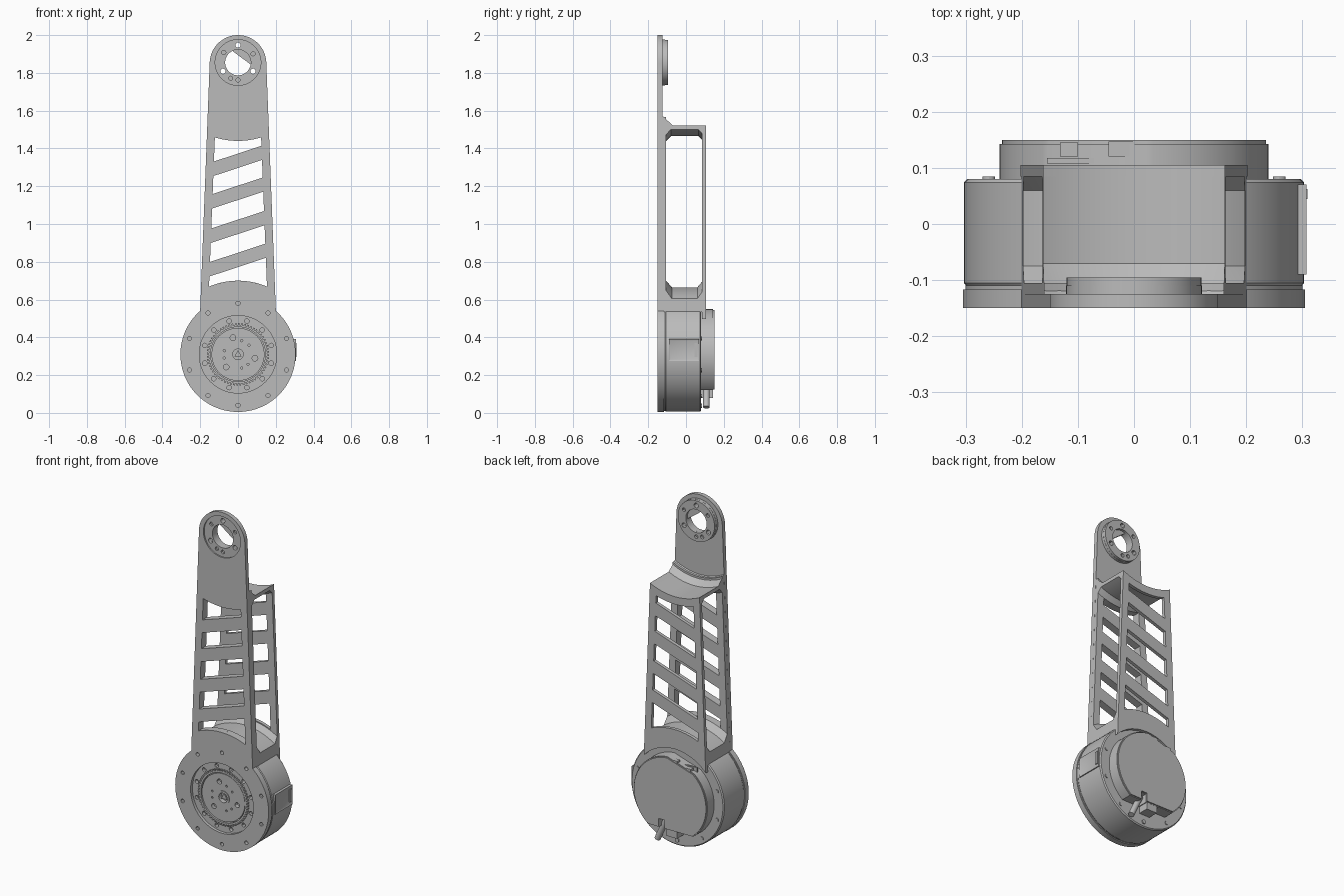
import bpy, bmesh
from math import sin, cos, pi, radians, sqrt
from mathutils import Vector

cube = bpy.data.objects.get("Cube")
if cube:
    bpy.data.objects.remove(cube)

grey = bpy.data.materials.new("light_grey")
grey.use_nodes = True
grey.diffuse_color = (0.5, 0.5, 0.5, 1)
grey.node_tree.nodes["Principled BSDF"].inputs["Base Color"].default_value = (0.5, 0.5, 0.5, 1)

MOTOR, HUB = 0.31, 1.855      # heights of the two axes
SLOPE = 0.0391                # taper of the arm sides


def half_width(z):
    return 0.2 - (z - 0.55) * SLOPE


def finish(name, mesh):
    mesh.materials.clear()
    mesh.materials.append(grey)
    mesh.shade_smooth()
    mesh.set_sharp_from_angle(angle=radians(30))
    obj = bpy.data.objects.new(name, mesh)
    bpy.context.scene.collection.objects.link(obj)
    return obj


def from_bmesh(name, bm):
    bmesh.ops.recalc_face_normals(bm, faces=bm.faces)
    mesh = bpy.data.meshes.new(name)
    bm.to_mesh(mesh)
    bm.free()
    return finish(name, mesh)


def arc(cz, r, a0=0, a1=360, n=64, cx=0):
    """Points on an arc in the xz plane; a full circle has no repeated point."""
    full = abs(a1 - a0) == 360
    steps = n if full else n + 1
    angles = [radians(a0 + (a1 - a0) * i / n) for i in range(steps)]
    return [(cx + r * cos(a), cz + r * sin(a)) for a in angles]


def hole_ring(cz, r, angles, size):
    return [arc(cz + r * sin(radians(a)), size, n=12, cx=r * cos(radians(a))) for a in angles]


def plate(name, y0, y1, outline, holes=()):
    """Flat plate with holes, from a filled curve extruded along y."""
    curve = bpy.data.curves.new(name, "CURVE")
    curve.dimensions, curve.fill_mode = "2D", "BOTH"
    curve.extrude = (y1 - y0) / 2
    for loop in [outline, *holes]:
        spline = curve.splines.new("POLY")
        spline.points.add(len(loop) - 1)
        for p, (x, z) in zip(spline.points, loop):
            p.co = (x, z, 0, 1)
        spline.use_cyclic_u = True
    temp = bpy.data.objects.new(name, curve)
    mesh = bpy.data.meshes.new_from_object(temp)
    bpy.data.objects.remove(temp)
    for v in mesh.vertices:
        x, z, d = v.co
        v.co = (x, (y0 + y1) / 2 - d, z)
    bm = bmesh.new()
    bm.from_mesh(mesh)
    bmesh.ops.remove_doubles(bm, verts=bm.verts, dist=1e-5)
    return from_bmesh(name, bm)


def sweep(name, cz, profile, a0=0, a1=360, n=72, trim=False):
    """Sweep an (r, y) profile about an axis along y, optionally trimmed to the arm sides."""
    bm = bmesh.new()
    full = a1 - a0 == 360
    rings = []
    for i in range(n if full else n + 1):
        a = radians(a0 + (a1 - a0) * i / n)
        rings.append([bm.verts.new((r * cos(a), y, cz + r * sin(a))) for r, y in profile])
    pairs = list(zip(rings, rings[1:])) + ([(rings[-1], rings[0])] if full else [])
    m = len(profile)
    for p, q in pairs:
        for j in range(m):
            k = (j + 1) % m
            bm.faces.new((p[j], p[k], q[k], q[j]))
    if trim:
        for s in (-1, 1):
            bmesh.ops.bisect_plane(bm, geom=bm.verts[:] + bm.edges[:] + bm.faces[:],
                                   plane_co=Vector((s * 0.2, 0, 0.55)),
                                   plane_no=Vector((s, 0, SLOPE)), clear_outer=True)
            bmesh.ops.holes_fill(bm, edges=[e for e in bm.edges if e.is_boundary], sides=0)
    return from_bmesh(name, bm)


def box(name, lo, hi, inset=0, depth=0):
    bm = bmesh.new()
    bmesh.ops.create_cube(bm, size=1)
    for v in bm.verts:
        v.co = [(a + b) / 2 + c * (b - a) for a, b, c in zip(lo, hi, v.co)]
    if inset:
        bm.normal_update()
        face = max(bm.faces, key=lambda f: f.normal.x)
        bmesh.ops.inset_region(bm, faces=[face], thickness=inset, depth=depth)
    return from_bmesh(name, bm)


def above_motor(r):
    return lambda x: MOTOR + sqrt(r * r - x * x)


def below_hub(r):
    return lambda x: HUB - sqrt(r * r - x * x)


def slant(c):
    return lambda x: c + 0.33 * x


def edge(f, margin, n=12):
    """Points of z = f(x) from the left arm side to the right one."""
    ends = []
    for s in (-1, 1):
        x = s * 0.14
        for _ in range(10):
            x = s * (half_width(f(x)) - margin)
        ends.append(x)
    a, b = ends
    return [(a + (b - a) * i / n, f(a + (b - a) * i / n)) for i in range(n + 1)]


def band(low, up, margin=0):
    return edge(low, margin) + edge(up, margin)[::-1]


# Lattice windows between four slanted bars
bars = [0.81, 0.985, 1.165, 1.335]
lows = [above_motor(0.39)] + [slant(c + 0.038) for c in bars]
ups = [slant(c - 0.038) for c in bars] + [below_hub(0.415)]
windows = [band(a, b, 0.042) for a, b in zip(lows, ups)]

# Arm plates
front = edge(above_motor(0.30), 0) + arc(1.85, 0.15, 0, 180, 40)
plate("front_arm_plate", -0.15, -0.125, front, windows + [arc(HUB, 0.121)])
plate("front_arm_frame", -0.125, -0.105, band(above_motor(0.30), below_hub(0.33)), windows)
plate("back_arm_plate", 0.085, 0.105, band(above_motor(0.275), below_hub(0.37)), windows)

# Curved shelves joining the plates, with chamfered corners
sweep("upper_shelf", HUB, [(0.325, -0.125), (0.37, -0.07), (0.37, 0.105), (0.415, 0.105),
                           (0.415, 0.09), (0.39, 0.065), (0.39, -0.08), (0.415, -0.105),
                           (0.415, -0.125)], 225, 315, 32, trim=True)
sweep("lower_shelf", MOTOR, [(0.30, -0.125), (0.30, 0.105), (0.39, 0.105), (0.39, 0.09),
                             (0.355, 0.06), (0.355, -0.075), (0.39, -0.105),
                             (0.39, -0.125)], 40, 140, 32, trim=True)

# Hub ring at the top
through = hole_ring(HUB, 0.092, (90, 210, 330), 0.014)
blind = hole_ring(HUB, 0.092, (145, 245, 270, 30), 0.011)
bore = arc(HUB, 0.068)
flat_bore = arc(HUB, 0.068, 116, 351, 40)
plate("hub_ring_front", -0.142, -0.13, arc(HUB, 0.121), [bore] + through + blind)
plate("hub_ring_middle", -0.13, -0.11, arc(HUB, 0.121), [flat_bore] + through)
plate("hub_ring_back", -0.11, -0.095, arc(HUB, 0.12), [bore] + through + blind)

# Motor housing and front flange
tenths = [90 + 36 * i for i in range(10)]
plate("front_flange", -0.15, -0.117, arc(MOTOR, 0.305, n=96),
      [arc(MOTOR, 0.205)] + hole_ring(MOTOR, 0.27, tenths, 0.011))
sweep("motor_housing", MOTOR, [(0.001, -0.112), (0.298, -0.112), (0.303, -0.105),
                               (0.303, 0.074), (0.297, 0.08), (0.001, 0.08)], n=96)
sweep("housing_seam", MOTOR, [(0.2, -0.118), (0.3, -0.118), (0.3, -0.11), (0.2, -0.11)])
plate("back_screws", 0.079, 0.086, arc(MOTOR - 0.272, 0.012, n=12))
for i, a in enumerate(tenths):
    if sin(radians(a)) < 0.5:
        x, z = 0.272 * cos(radians(a)), MOTOR + 0.272 * sin(radians(a))
        plate(f"back_screw_{i}", 0.079, 0.085, arc(z, 0.011, n=12, cx=x))

# Output face inside the flange
plate("output_outer_ring", -0.132, -0.11, arc(MOTOR, 0.206),
      [arc(MOTOR, 0.15)] + hole_ring(MOTOR, 0.182, [15 + 30 * i for i in range(12)], 0.012))
teeth = [(r * cos(a), MOTOR + r * sin(a)) for i in range(60)
         for r, a in ((0.155, 2 * pi * i / 60), (0.155, 2 * pi * (i + 0.5) / 60),
                      (0.165, 2 * pi * (i + 0.5) / 60), (0.165, 2 * pi * (i + 1) / 60))]
plate("toothed_ring", -0.14, -0.12, teeth, [arc(MOTOR, 0.145)])
plate("output_disc", -0.136, -0.11, arc(MOTOR, 0.14),
      [arc(MOTOR, 0.04, n=32)] + hole_ring(MOTOR, 0.092, (107, 227, 347), 0.015)
      + hole_ring(MOTOR, 0.075, (40, 75, 165, 195, 285, 315), 0.006))
sweep("centre_collar", MOTOR, [(0.028, -0.14), (0.04, -0.14), (0.04, -0.11), (0.028, -0.11)], n=32)
plate("centre_key", -0.13, -0.11, arc(MOTOR, 0.022, 90, 450, 3))

# Rear cap: round, flat beneath, with a connector flat on top and a cable notch
notch = [(0.035, 0.12), (0.035, 0.17), (0.075, 0.17), (0.075, 0.12)]
cap = arc(MOTOR, 0.24, -52, 85, 40) + arc(MOTOR, 0.24, 130, 232, 30) + notch
plate("rear_cap", 0.075, 0.143, cap)
plate("rear_cap_face", 0.143, 0.15, [(x * 0.98, MOTOR + (z - MOTOR) * 0.98) for x, z in cap])
box("connector_shelf", (-0.155, 0.108, 0.46), (0.02, 0.118, 0.52))
box("small_connector", (-0.132, 0.12, 0.47), (-0.1, 0.145, 0.515))
box("large_connector", (-0.045, 0.12, 0.49), (0.008, 0.147, 0.54))

# Cable leaving the cap
bm = bmesh.new()
start, end = Vector((0.05, 0.108, 0.16)), Vector((0.11, 0.108, 0.03))
bmesh.ops.create_cone(bm, segments=20, cap_ends=True, radius1=0.017, radius2=0.017,
                      depth=(end - start).length)
turn = (end - start).to_track_quat("Z", "Y")
for v in bm.verts:
    v.co = turn @ v.co + (start + end) / 2
from_bmesh("cable", bm)
box("cable_clip", (-0.04, 0.078, 0.08), (0.03, 0.142, 0.13))

# Side connector panel on the housing
box("side_panel", (0.27, -0.09, 0.275), (0.307, 0.07, 0.39), 0.012, -0.004)
box("side_panel_socket", (0.29, 0.045, 0.295), (0.309, 0.062, 0.37))
